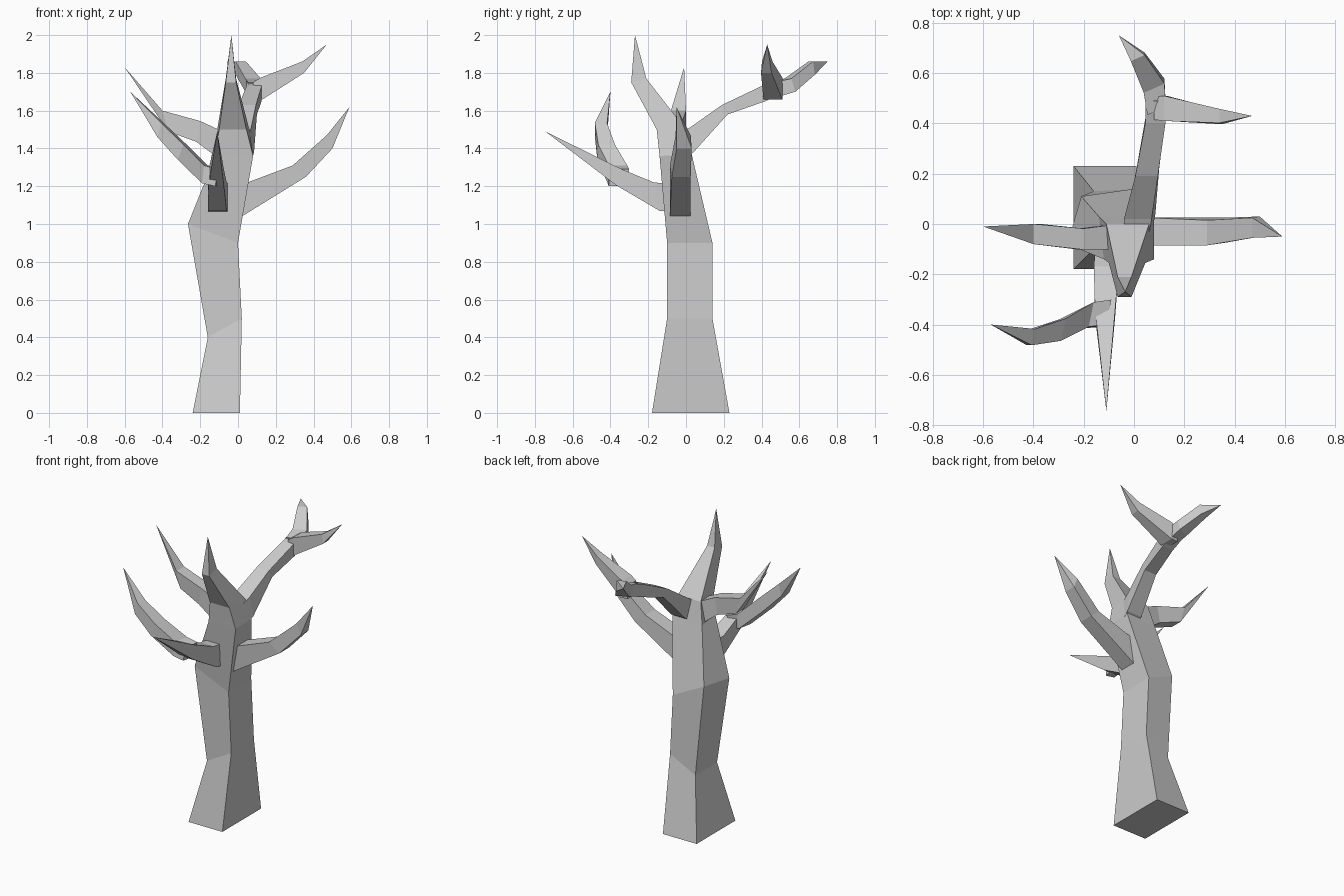
import bpy, bmesh
from mathutils import Vector


def loft(name, rings, tip):
    """Skin four-sided rings, cap the base and close the end to a point."""
    bm = bmesh.new()
    loops = [[bm.verts.new(p) for p in ring] for ring in rings]
    end = bm.verts.new(tip)
    bm.faces.new(loops[0])
    for a, b in zip(loops, loops[1:]):
        for i in range(4):
            j = (i + 1) % 4
            bm.faces.new((a[i], a[j], b[j], b[i]))
    for i in range(4):
        bm.faces.new((loops[-1][i], loops[-1][(i + 1) % 4], end))
    bmesh.ops.recalc_face_normals(bm, faces=bm.faces[:])
    mesh = bpy.data.meshes.new(name)
    bm.to_mesh(mesh)
    bm.free()
    obj = bpy.data.objects.new(name, mesh)
    bpy.context.collection.objects.link(obj)


def branch(name, side, sections, tip):
    """Each section is an upper point, a lower point and a half width."""
    s = Vector(side).normalized()
    rings = []
    for top, bottom, w in sections:
        t, b = Vector(top), Vector(bottom)
        rings.append([t - s * w, t + s * w, b + s * w, b - s * w])
    loft(name, rings, tip)


# Trunk, bending up into the forward-leaning top spike
loft("trunk", [
    [(-.24, -.18, 0), (.01, -.18, 0), (.01, .23, 0), (-.24, .23, 0)],
    [(-.16, -.10, .4), (.02, -.10, .5), (.02, .14, .5), (-.16, .13, .4)],
    [(-.265, -.08, 1.0), (0, -.10, .9), (0, .14, .9), (-.21, .11, 1.0)],
    [(-.12, -.14, 1.36), (.08, -.14, 1.36), (.08, .03, 1.37), (-.14, .03, 1.36)],
    [(-.10, -.155, 1.5), (.045, -.155, 1.5), (.06, 0, 1.5), (-.11, 0, 1.5)],
    [(-.065, -.29, 1.75), (-.01, -.29, 1.75), (-.01, -.21, 1.77), (-.065, -.21, 1.77)],
], (-.035, -.27, 2.0))

# Main branches
branch("left_branch", (0, 1, 0), [
    ((-.06, -.05, 1.48), (-.08, -.05, 1.33), .05),
    ((-.20, -.06, 1.545), (-.22, -.06, 1.435), .042),
    ((-.40, -.04, 1.60), (-.37, -.04, 1.49), .04),
], (-.6, -.01, 1.83))

branch("right_branch", (0, 1, 0), [
    ((-.03, -.03, 1.20), (-.03, -.03, 1.03), .055),
    ((.05, -.03, 1.22), (.02, -.03, 1.04), .055),
    ((.29, -.035, 1.31), (.36, -.025, 1.25), .05),
    ((.47, -.015, 1.47), (.50, -.01, 1.40), .04),
], (.59, -.05, 1.62))

branch("front_branch", (1, 0, 0), [
    ((-.10, -.05, 1.21), (-.10, -.05, 1.06), .05),
    ((-.11, -.17, 1.22), (-.11, -.14, 1.07), .05),
    ((-.115, -.34, 1.29), (-.115, -.37, 1.205), .04),
], (-.11, -.745, 1.49))

branch("back_branch", (1, 0, 0), [
    ((.01, -.04, 1.48), (.02, -.04, 1.33), .05),
    ((.015, .02, 1.51), (.03, .04, 1.38), .055),
    ((.05, .19, 1.63), (.055, .22, 1.58), .045),
    ((.085, .40, 1.73), (.085, .42, 1.65), .04),
    ((.085, .49, 1.76), (.085, .51, 1.69), .04),
], (.08, .54, 1.73))

# Forked twigs
branch("front_twig", (.2, 1, 0), [
    ((-.10, -.35, 1.29), (-.11, -.36, 1.20), .05),
    ((-.17, -.36, 1.31), (-.18, -.365, 1.215), .05),
    ((-.28, -.42, 1.42), (-.31, -.425, 1.34), .045),
    ((-.40, -.45, 1.535), (-.42, -.45, 1.46), .033),
], (-.57, -.40, 1.70))

branch("back_twig_left", (.9, .4, 0), [
    ((.09, .45, 1.75), (.09, .46, 1.67), .04),
    ((.08, .54, 1.77), (.08, .56, 1.70), .045),
    ((.015, .66, 1.86), (.015, .67, 1.79), .03),
], (-.06, .75, 1.86))

branch("back_twig_right", (0, 1, 0), [
    ((.08, .46, 1.75), (.08, .46, 1.66), .045),
    ((.12, .46, 1.775), (.13, .46, 1.66), .05),
    ((.34, .43, 1.86), (.35, .425, 1.80), .028),
], (.47, .43, 1.95))
